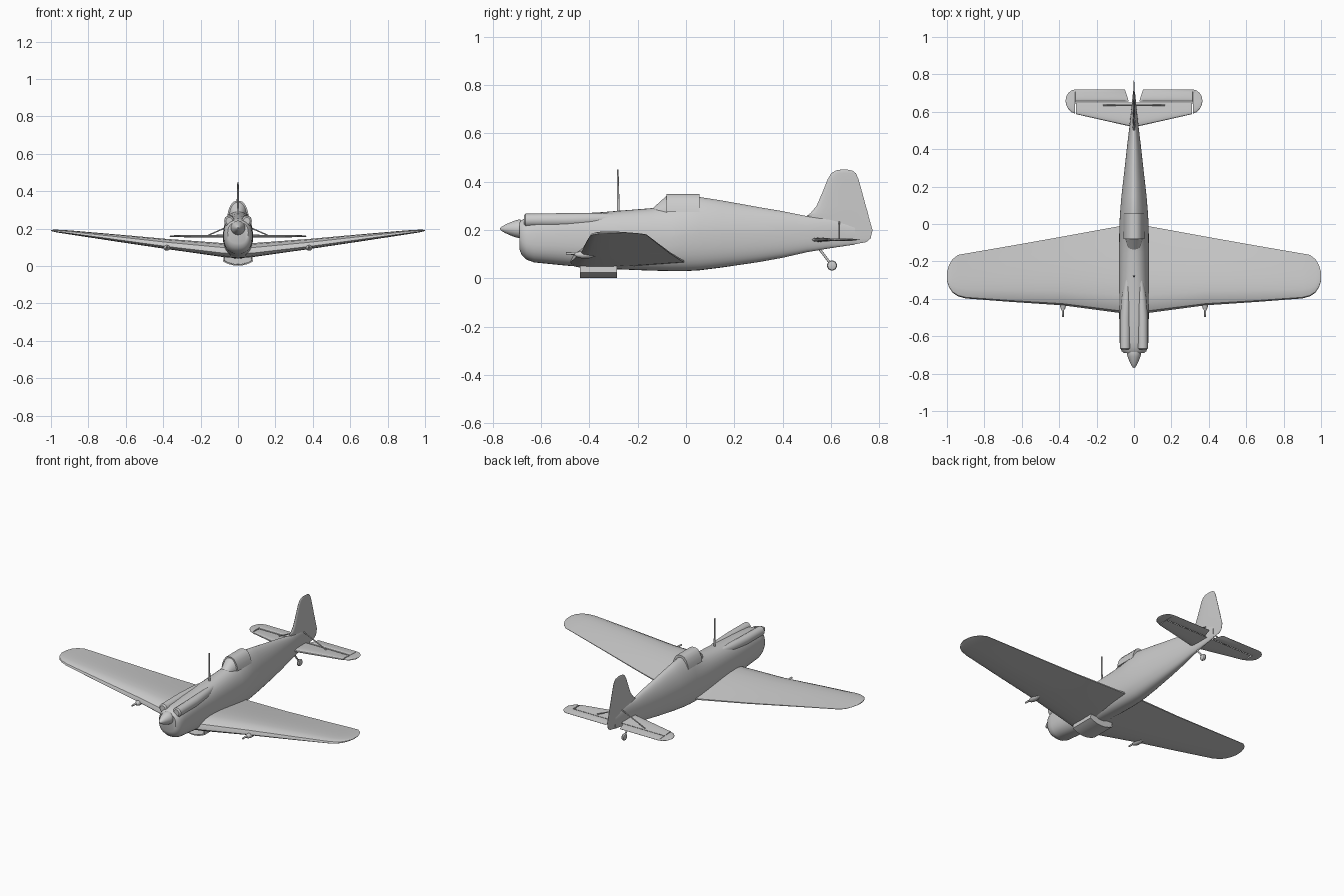
import bpy, bmesh
from math import cos, sin, pi, sqrt
from mathutils import Vector


def finish(name, bm, mirror=False, angle=0.6):
    bmesh.ops.recalc_face_normals(bm, faces=bm.faces)
    me = bpy.data.meshes.new(name)
    bm.to_mesh(me)
    bm.free()
    ob = bpy.data.objects.new(name, me)
    bpy.context.collection.objects.link(ob)
    if mirror:
        ob.modifiers.new("mirror", 'MIRROR')
    bpy.ops.object.select_all(action='DESELECT')
    ob.select_set(True)
    bpy.context.view_layer.objects.active = ob
    bpy.ops.object.shade_smooth_by_angle(angle=angle)
    return ob


def loft(name, rings, mirror=False, angle=0.6):
    bm = bmesh.new()
    vs = [[bm.verts.new(p) for p in r] for r in rings]
    n = len(rings[0])
    for a, b in zip(vs, vs[1:]):
        for i in range(n):
            j = (i + 1) % n
            bm.faces.new((a[i], a[j], b[j], b[i]))
    bm.faces.new(vs[0])
    bm.faces.new(vs[-1])
    return finish(name, bm, mirror, angle)


def section(y, zb, zt, w, top=2.2, bot=2.4, x=0, n=36):
    """Superelliptic body section across y."""
    zc, h = (zb + zt) / 2, (zt - zb) / 2
    pts = []
    for i in range(n):
        c, s = cos(2 * pi * i / n), sin(2 * pi * i / n)
        e = 2 / (top if s > 0 else bot)
        px = w * abs(c) ** e * (1 if c > 0 else -1)
        pz = h * abs(s) ** e * (1 if s > 0 else -1)
        pts.append((x + px, y, zc + pz))
    return pts


def airfoil(le, te, up, low, n=10):
    """(y, height) pairs round a wing section."""
    def prof(t):
        return 2.6 * (sqrt(t) - t) * (1 - 0.25 * t) + 0.06 * t
    ts = [(1 - cos(pi * i / n)) / 2 for i in range(n + 1)]
    c = te - le
    return [(le + c * t, up * prof(t) * 1.7) for t in ts] + \
           [(le + c * t, -low * prof(t) * 1.7 - 0.0003) for t in reversed(ts)]


def surface(name, stations, mirror=True, upright=False):
    rings = []
    for s, le, te, z, up, low in stations:
        f = airfoil(le, te, up, low)
        rings.append([(h, y, s) if upright else (s, y, z + h) for y, h in f])
    return loft(name, rings, mirror)


def rod(name, a, b, r, r2=None, mirror=False, n=12):
    a, b = Vector(a), Vector(b)
    d = b - a
    bm = bmesh.new()
    bmesh.ops.create_cone(bm, cap_ends=True, segments=n, radius1=r,
                          radius2=r if r2 is None else r2, depth=d.length)
    bmesh.ops.rotate(bm, verts=bm.verts, matrix=d.to_track_quat('Z', 'Y').to_matrix())
    bmesh.ops.translate(bm, verts=bm.verts, vec=(a + b) / 2)
    return finish(name, bm, mirror)


# Fuselage
body = [(-.69, .12, .235, .055, 2.4), (-.68, .095, .242, .066, 2.4),
        (-.66, .077, .25, .073, 2.5), (-.63, .066, .256, .077, 2.6),
        (-.5, .053, .265, .079, 2.6), (-.35, .040, .274, .08, 2.4),
        (-.15, .032, .29, .08, 2.1), (-.06, .03, .302, .079, 1.9),
        (0, .03, .33, .078, 1.7), (.055, .033, .337, .075, 1.7),
        (.15, .045, .322, .067, 1.7), (.3, .067, .295, .05, 1.8),
        (.4, .085, .278, .039, 1.9), (.5, .108, .258, .027, 2),
        (.6, .125, .25, .016, 2), (.7, .14, .22, .006, 2)]
loft("fuselage", [section(*s) for s in body])

# Rounded humps on both sides of the upper cowling
loft("cowling_hump", [section(y, zb, zt, w, 2, 2, x, 20) for y, zb, zt, w, x in
     [(-.672, .222, .260, .018, .047), (-.665, .213, .268, .027, .047),
      (-.5, .212, .270, .028, .046), (-.38, .215, .271, .025, .04),
      (-.3, .225, .268, .014, .035)]], True)

# Spinner
loft("spinner", [section(y, .205 - r, .205 + r, r, 2, 2, 0, 28) for y, r in
     [(-.77, .002), (-.765, .008), (-.75, .017), (-.73, .026), (-.71, .034),
      (-.695, .038), (-.685, .038)]])

# Canopy: sloping windscreen and slightly proud sliding hood
loft("windscreen", [section(-.14, .24, .288, .03, 2, 2), section(-.078, .2, .344, .046, 2, 2)])
loft("canopy_hood", [
    [(s * w, y, z) for s, w, z in
     [(-1, .056, .275), (-1, .051, .3), (-1, .04, .325), (-1, .026, .343), (-1, .011, .349),
      (1, .011, .349), (1, .026, .343), (1, .04, .325), (1, .051, .3), (1, .056, .275)]]
    for y in (-.08, .055)])

# Wings: tapered panels with rounded tips
surface("wing", [
    (0, -.485, .0, .065, .055, .022), (.08, -.475, -.012, .07, .05, .02),
    (.38, -.435, -.067, .105, .038, .013), (.65, -.417, -.115, .142, .026, .01),
    (.9, -.398, -.158, .176, .014, .006), (.94, -.387, -.165, .181, .012, .005),
    (.97, -.367, -.188, .185, .009, .004), (.988, -.34, -.218, .188, .006, .003),
    (1.0, -.305, -.255, .19, .002, .002)])

# Wing guns with small fairings under the leading edge
rod("wing_gun", (.38, -.40, .103), (.38, -.497, .103), .007, .005, True)
loft("gun_fairing", [section(y, .1 - r, .1 + r * .7, r, 2, 2, .38, 16) for y, r in
     [(-.462, .006), (-.45, .013), (-.43, .018), (-.40, .017), (-.36, .004)]], True)

# Belly scoop: open curved duct below the wing centre
def scoop_ring(y, k, lift=0.0):
    arc = [(.08 * k * t / 6, y, .002 + lift + .022 * (t / 6) ** 2) for t in range(-6, 7)]
    return [(-.076 * k, y, .055)] + arc + [(.076 * k, y, .055)]
loft("belly_scoop", [scoop_ring(-.33, .9, .008), scoop_ring(-.44, .92, .006),
                     scoop_ring(-.44, 1), scoop_ring(-.285, 1)], angle=.5)

# Tailplane with separate horn-balanced elevators
surface("tailplane", [
    (0, .518, .65, .16, .008, .008), (.03, .524, .65, .16, .008, .008),
    (.309, .587, .65, .16, .005, .005)])
surface("elevator", [
    (.03, .655, .662, .16, .004, .004), (.049, .655, .72, .16, .005, .005),
    (.314, .655, .72, .16, .005, .005), (.3145, .59, .72, .16, .005, .005),
    (.335, .598, .714, .16, .005, .005), (.352, .615, .7, .16, .004, .004),
    (.362, .635, .682, .16, .003, .003), (.365, .65, .666, .16, .001, .001)])

# Fin and rudder
surface("fin", [(z, le, te, 0, t, t) for z, le, te, t in
    [(.143, .66, .71, .003), (.15, .62, .747, .005), (.165, .59, .765, .006),
     (.2, .55, .773, .007), (.255, .495, .757, .008), (.27, .516, .754, .008),
     (.3, .541, .745, .007), (.36, .567, .729, .006), (.41, .587, .715, .005),
     (.435, .602, .704, .004), (.446, .62, .69, .003), (.45, .64, .67, .001)]],
    mirror=False, upright=True)

# Tailplane brace struts
rod("tail_brace", (.0, .635, .235), (.165, .635, .162), .0035, mirror=True)

# Aerial mast
rod("aerial_mast", (0, -.28, .26), (0, -.283, .45), .006, .0035)

# Tail wheel and strut
rod("tail_wheel_strut", (0, .55, .125), (0, .605, .053), .005)
loft("tail_wheel", [[(x, .605 + r * cos(2 * pi * i / 24), .053 + r * sin(2 * pi * i / 24))
                     for i in range(24)]
                    for x, r in [(-.009, .013), (-.007, .018), (0, .021), (.007, .018), (.009, .013)]])
